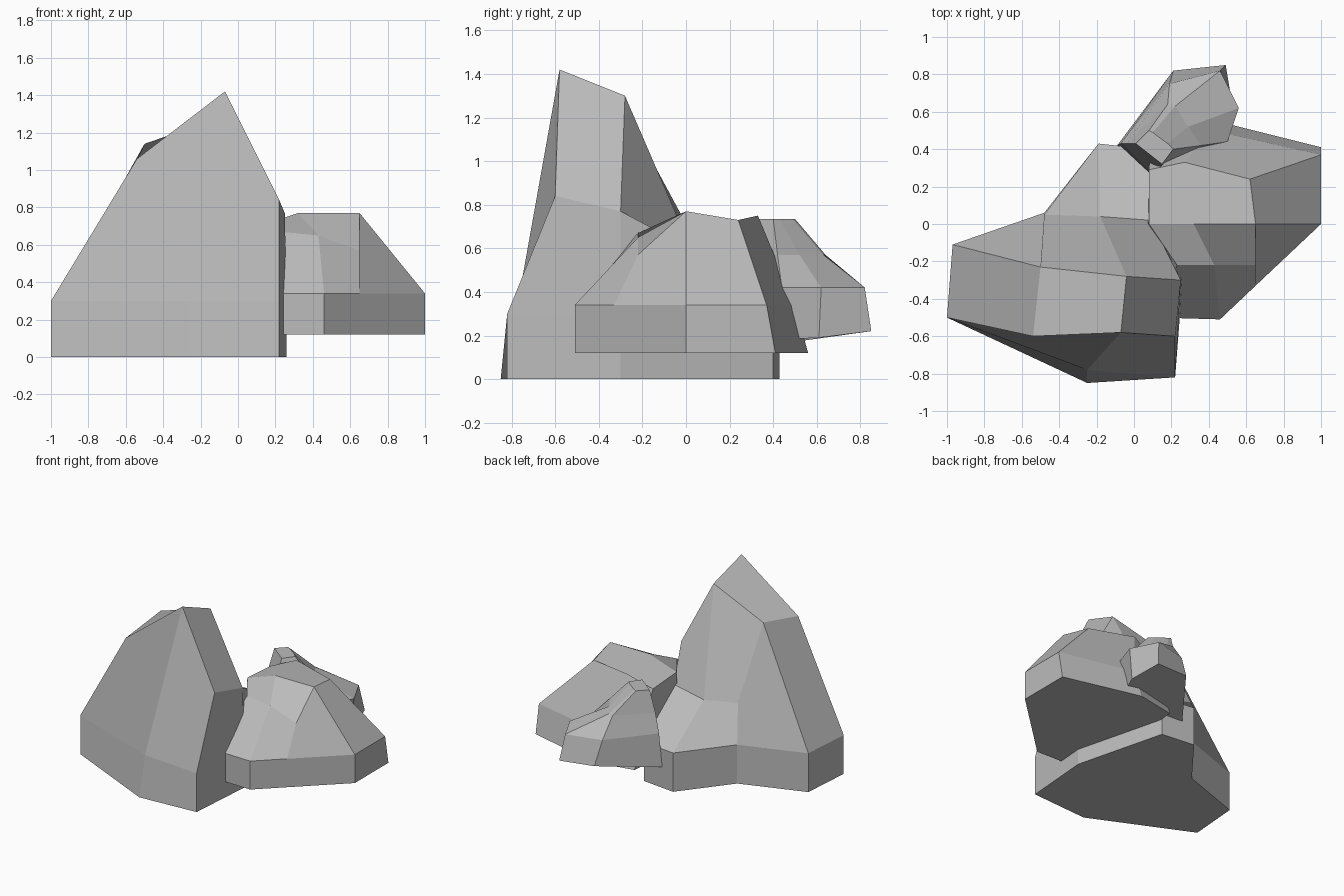
import bpy
import bmesh

# Remove the default cube if the scene has one
default_cube = bpy.data.objects.get("Cube")
if default_cube:
    bpy.data.objects.remove(default_cube, do_unlink=True)

# Single stone colour
stone = bpy.data.materials.new("stone_grey")
stone.use_nodes = True
stone_colour = (0.5, 0.5, 0.5, 1)
stone.diffuse_color = stone_colour
for node in stone.node_tree.nodes:
    if node.type == "BSDF_PRINCIPLED":
        node.inputs["Base Color"].default_value = stone_colour
        node.inputs["Roughness"].default_value = 0.9


def level(outline, height):
    """Lift a plan outline to a constant height."""
    return [(x, y, height) for x, y in outline]


def shifted(outline, moves):
    """Copy an outline, nudging the listed corners."""
    result = list(outline)
    for corner, (dx, dy) in moves.items():
        x, y = result[corner]
        result[corner] = (x + dx, y + dy)
    return result


def build_rock(name, rings, cap_faces, crown=None):
    """Loft faceted rings into a closed rock.

    The cap faces index into the last ring, followed by the optional crown point.
    """
    bm = bmesh.new()
    loops = [[bm.verts.new(point) for point in ring] for ring in rings]

    # Underside and side facets
    bm.faces.new(list(reversed(loops[0])))
    for lower, upper in zip(loops, loops[1:]):
        count = len(lower)
        for i in range(count):
            j = (i + 1) % count
            bm.faces.new((lower[i], lower[j], upper[j], upper[i]))

    # Top facets
    top = list(loops[-1])
    if crown:
        top.append(bm.verts.new(crown))
    for face in cap_faces:
        bm.faces.new([top[i] for i in face])

    bmesh.ops.recalc_face_normals(bm, faces=bm.faces)
    mesh = bpy.data.meshes.new(name)
    bm.to_mesh(mesh)
    bm.free()
    mesh.materials.append(stone)
    rock = bpy.data.objects.new(name, mesh)
    bpy.context.scene.collection.objects.link(rock)
    return rock


# Tall rock: straight skirt, then facets rising to a sloping peak
tall_skirt = [(-1, -.5), (-.25, -.78), (.22, -.82), (.26, -.3),
              (.08, .4), (-.19, .43), (-.48, .06), (-.97, -.11)]
tall_shoulder = [(-.54, -.6, 1.06), (-.07, -.58, 1.42), (.22, -.6, .84),
                 (.25, -.3, .77), (.09, .02, .6), (-.18, .04, .56),
                 (-.48, .05, .62), (-.5, -.23, 1.14)]
tall_foot = shifted(tall_skirt, {1: (0, -.07)})
build_rock(
    "tall_rock",
    [level(tall_foot, 0), level(tall_skirt, .3), tall_shoulder],
    [(0, 1, 8, 7), (1, 2, 3, 8), (3, 4, 5, 8), (5, 6, 7, 8)],
    crown=(-.04, -.28, 1.3),
)

# Wide rock: low block with a broad, gently sloping top
wide_skirt = [(1, 0), (1, .37), (.42, .5), (.09, .44),
              (.06, 0), (.12, -.5), (.46, -.51), (.65, -.33)]
wide_shoulder = [(.65, 0, .77), (.62, .24, .73), (.27, .33, .75),
                 (.08, .29, .67), (.08, 0, .69), (.23, -.22, .67),
                 (.43, -.22, .65), (.65, -.22, .57)]
wide_foot = shifted(wide_skirt, {1: (0, .04), 2: (-.02, .06), 3: (0, .06)})
build_rock(
    "wide_rock",
    [level(wide_foot, .12), level(wide_skirt, .34), wide_shoulder],
    [(0, 1, 2, 3, 4, 8), (0, 8, 6, 7), (8, 4, 5, 6)],
    crown=(.32, 0, .77),
)

# Small rock: leaning stone resting against the back
small_foot = [(-.09, .42, .16), (.12, .2, .17), (.45, .42, .18),
              (.53, .61, .19), (.49, .85, .22), (.21, .82, .24)]
small_waist = [(-.07, .43), (.12, .24), (.5, .44),
               (.56, .62), (.46, .82), (.19, .75)]
small_shoulder = [(-.04, .43), (.13, .28), (.36, .42),
                  (.29, .52), (.22, .63), (.18, .64)]
small_top = [(.01, .43), (.15, .32), (.21, .4),
             (.18, .43), (.1, .49), (.08, .5)]
build_rock(
    "small_rock",
    [small_foot, level(small_waist, .42), level(small_shoulder, .57),
     level(small_top, .735)],
    [range(len(small_top))],
)
